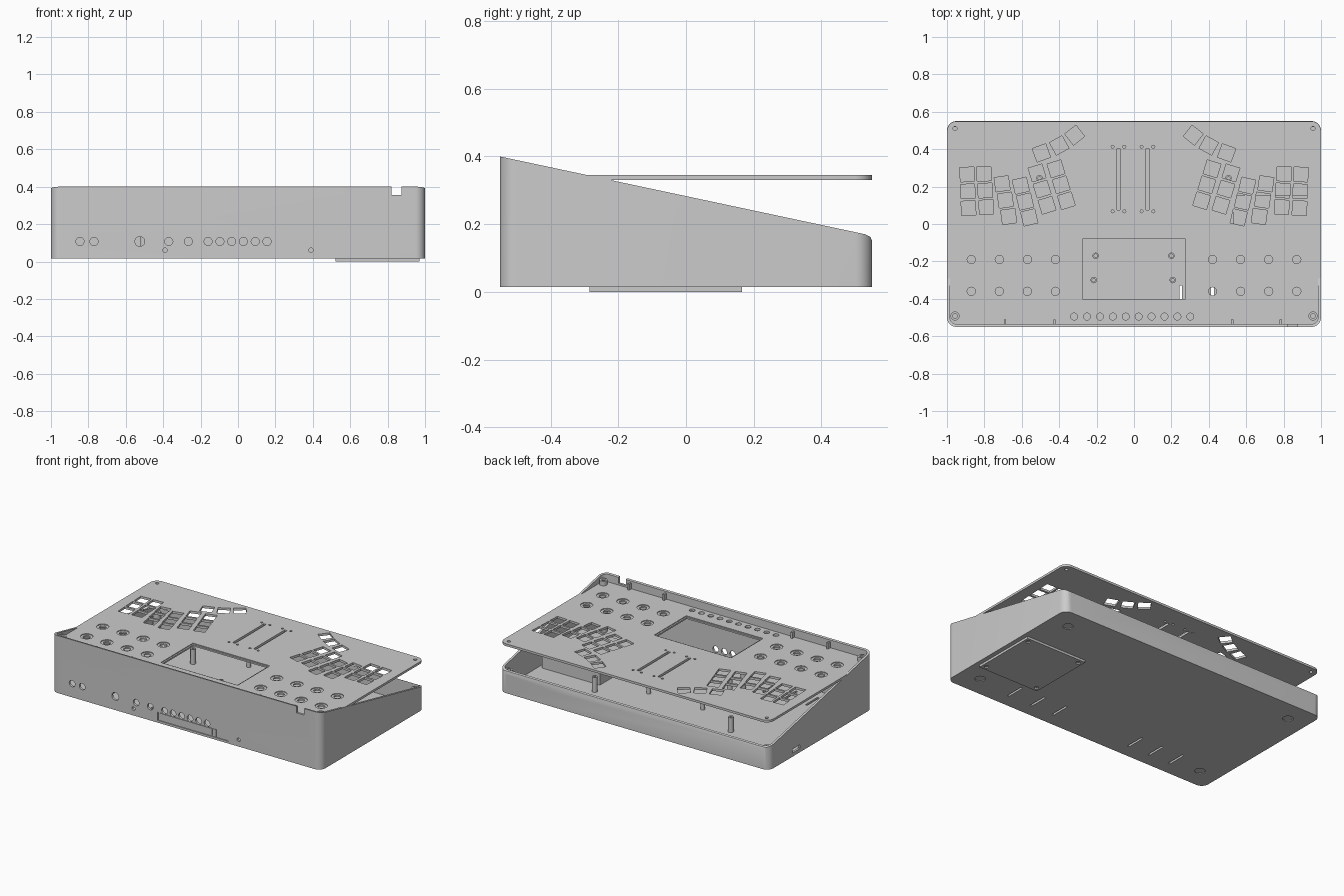
import bpy, bmesh, math
from mathutils import Matrix, Vector

if "Cube" in bpy.data.objects:
    bpy.data.objects.remove(bpy.data.objects["Cube"])

grey = bpy.data.materials.new("light_grey")
grey.diffuse_color = (0.6, 0.6, 0.6, 1)
grey.use_nodes = True
grey.node_tree.nodes["Principled BSDF"].inputs["Base Color"].default_value = grey.diffuse_color


def box(bm, x0, x1, y0, y1, z0, z1, rot=0):
    c = Vector(((x0 + x1) / 2, (y0 + y1) / 2, (z0 + z1) / 2))
    m = Matrix.Translation(c) @ Matrix.Rotation(math.radians(rot), 4, 'Z')
    m = m @ Matrix.Diagonal((x1 - x0, y1 - y0, z1 - z0, 1))
    bmesh.ops.create_cube(bm, size=1, matrix=m)


def cyl(bm, x, y, z0, z1, r, seg=24):
    bmesh.ops.create_cone(bm, cap_ends=True, segments=seg, radius1=r, radius2=r,
                          depth=z1 - z0, matrix=Matrix.Translation((x, y, (z0 + z1) / 2)))


def front_cyl(bm, x, z, r):
    m = Matrix.Translation((x, -0.55, z)) @ Matrix.Rotation(math.pi / 2, 4, 'X')
    bmesh.ops.create_cone(bm, cap_ends=True, segments=24, radius1=r, radius2=r, depth=0.06, matrix=m)


def prism(bm, pts, vec):
    f = bm.faces.new([bm.verts.new(p) for p in pts])
    new = bmesh.ops.extrude_face_region(bm, geom=[f])["geom"]
    bmesh.ops.translate(bm, verts=[g for g in new if isinstance(g, bmesh.types.BMVert)], vec=vec)


def rounded(bm, hx, hy, r, z0, z1, n=10):
    pts = []
    for i, (sx, sy) in enumerate([(1, 1), (-1, 1), (-1, -1), (1, -1)]):
        for k in range(n + 1):
            a = math.pi / 2 * (i + k / n)
            pts.append((sx * (hx - r) + r * math.cos(a), sy * (hy - r) + r * math.sin(a), z0))
    prism(bm, pts, (0, 0, z1 - z0))


def make(name, bm):
    bmesh.ops.recalc_face_normals(bm, faces=bm.faces)
    me = bpy.data.meshes.new(name)
    bm.to_mesh(me)
    bm.free()
    me.materials.append(grey)
    ob = bpy.data.objects.new(name, me)
    bpy.context.collection.objects.link(ob)
    return ob


def cut(ob, bm, op='DIFFERENCE'):
    tool = make("cutter", bm)
    mod = ob.modifiers.new("cut", 'BOOLEAN')
    mod.operation, mod.object, mod.solver = op, tool, 'EXACT'
    bpy.context.view_layer.objects.active = ob
    bpy.ops.object.modifier_apply(modifier=mod.name)
    bpy.data.objects.remove(tool)


# Wedge shaped hollow case
bm = bmesh.new()
rounded(bm, 1, 0.55, 0.05, 0.015, 0.5)
case = make("case", bm)
bm = bmesh.new()
rounded(bm, 0.985, 0.535, 0.037, 0.03, 0.6)
cut(case, bm)
bm = bmesh.new()
side = [(-0.6, 0), (0.55, 0), (0.55, 0.15), (0.545, 0.162), (0.53, 0.17), (-0.55, 0.4), (-0.6, 0.411)]
prism(bm, [(-1.1, y, z) for y, z in side], (2.2, 0, 0))
cut(case, bm, 'INTERSECT')

# Shallow connector recess and foot recesses
bm = bmesh.new()
box(bm, -0.21, 0.315, -0.6, -0.544, 0.03, 0.085)
for sx in (-1, 1):
    for sy in (-1, 1):
        cyl(bm, sx * 0.86, sy * 0.41, 0, 0.02, 0.032)
cut(case, bm)

# Connector holes, notch, side port and bottom vents
bm = bmesh.new()
for x in (-0.845, -0.77, -0.525, -0.37, -0.265, -0.16, -0.097, -0.034, 0.029, 0.092, 0.155):
    front_cyl(bm, x, 0.107, 0.026 if x == -0.525 else 0.0215)
for x in (-0.39, 0.39):
    front_cyl(bm, x, 0.06, 0.012)
box(bm, 0.82, 0.875, -0.6, -0.52, 0.356, 0.5)
box(bm, -1.1, -0.97, 0.22, 0.3, 0.04, 0.065)
for x in (-0.66, -0.5, -0.34, 0.25, 0.42, 0.6):
    box(bm, x - 0.007, x + 0.007, -0.46, -0.33, 0, 0.05)
cut(case, bm)

# Port cover inside the recess
bm = bmesh.new()
box(bm, -0.2, 0.19, -0.549, -0.54, 0.036, 0.082)
box(bm, 0.2, 0.222, -0.549, -0.54, 0.032, 0.083)
make("port_cover", bm)

# Horizontal control panel
Z0, Z1 = 0.33, 0.345
bm = bmesh.new()
rounded(bm, 0.999, 0.549, 0.05, Z0, Z1)
panel = make("control_panel", bm)

knobs = [(s * x, y) for s in (-1, 1) for x in (0.42, 0.57, 0.72, 0.87) for y in (-0.19, -0.36)]
# Counterbores around knob holes and the display rim
bm = bmesh.new()
for x, y in knobs:
    cyl(bm, x, y, Z1 - 0.005, 0.4, 0.038)
box(bm, -0.285, 0.285, -0.41, -0.07, Z1 - 0.005, 0.4)
cut(panel, bm)

# Through holes: display, knobs, buttons, faders, screws
bm = bmesh.new()
box(bm, -0.275, 0.275, -0.4, -0.08, 0.3, 0.4)
for x, y in knobs:
    cyl(bm, x, y, 0.3, 0.4, 0.022)
for i in range(10):
    cyl(bm, -0.32 + i * 0.069, -0.495, 0.3, 0.4, 0.0185)
for x in (-0.083, 0.072):
    box(bm, x - 0.009, x + 0.009, 0.075, 0.405, 0.3, 0.4)
    for dx in (-0.031, 0.031):
        for y in (0.068, 0.413):
            cyl(bm, x + dx, y, 0.3, 0.4, 0.008, 12)
for s in (-1, 1):
    cyl(bm, s * 0.957, 0.51, 0.3, 0.4, 0.011, 16)

# Key openings: column top x, y, bottom x, y, tilt
columns = [(0.892, 0.265, 0.885, 0.085, 3), (0.802, 0.268, 0.79, 0.09, 3),
           (0.705, 0.215, 0.67, 0.04, 8), (0.605, 0.205, 0.56, 0.035, 13),
           (0.518, 0.273, 0.465, 0.1, 17), (0.417, 0.295, 0.362, 0.125, 17)]
keys = [(0.495, 0.38, 20), (0.4, 0.42, 29), (0.317, 0.475, 38)]
for xa, ya, xb, yb, t in columns:
    keys += [(xa + (xb - xa) * k / 2, ya + (yb - ya) * k / 2, t) for k in range(3)]
h = 0.038
for s in (-1, 1):
    for x, y, t in keys:
        box(bm, s * x - h, s * x + h, y - h, y + h, 0.3, 0.4, -s * t)
cut(panel, bm)


# Screw posts with bored tops
def post(name, spots, z0, z1, r, hole):
    bm = bmesh.new()
    for x, y in spots:
        cyl(bm, x, y, z0, z1, r)
    ob = make(name, bm)
    bm = bmesh.new()
    for x, y in spots:
        cyl(bm, x, y, z1 - 0.04, z1 + 0.02, hole, 16)
    cut(ob, bm)
    return ob


post("front_corner_posts", [(s * 0.957, -0.492) for s in (-1, 1)], 0.025, 0.375, 0.024, 0.012)
post("rear_corner_posts", [(s * 0.957, 0.508) for s in (-1, 1)], 0.025, 0.155, 0.024, 0.012)
post("board_posts", [(s * 0.505, 0.245) for s in (-1, 1)], 0.025, 0.13, 0.017, 0.008)
post("display_posts", [(-0.205, -0.17), (0.2, -0.17), (-0.215, -0.3), (0.207, -0.3)],
     0.025, 0.17, 0.017, 0.009)
post("floor_standoffs", [(0.22, 0.08), (-0.18, 0.08), (0.2, 0.4), (-0.2, 0.4)],
     0.025, 0.07, 0.013, 0.007)

# Ribs on the inner front wall above the panel
bm = bmesh.new()
for x in (-0.69, -0.425, 0.525, 0.785):
    box(bm, x - 0.006, x + 0.006, -0.54, -0.51, 0.3, 0.385)
make("front_ribs", bm)

# Battery compartment above the hatch
bm = bmesh.new()
box(bm, 0.53, 0.96, -0.275, 0.155, 0.025, 0.13)
make("battery_compartment", bm)

# Bottom hatch with screw recesses
bm = bmesh.new()
box(bm, 0.52, 0.97, -0.285, 0.165, 0, 0.02)
hatch = make("bottom_hatch", bm)
bm = bmesh.new()
for x in (0.55, 0.94):
    for y in (-0.255, 0.135):
        cyl(bm, x, y, -0.02, 0.008, 0.014, 16)
cut(hatch, bm)

# Smooth curved walls, keep hard edges
bpy.ops.object.select_all(action='SELECT')
bpy.ops.object.shade_smooth_by_angle(angle=math.radians(30))
